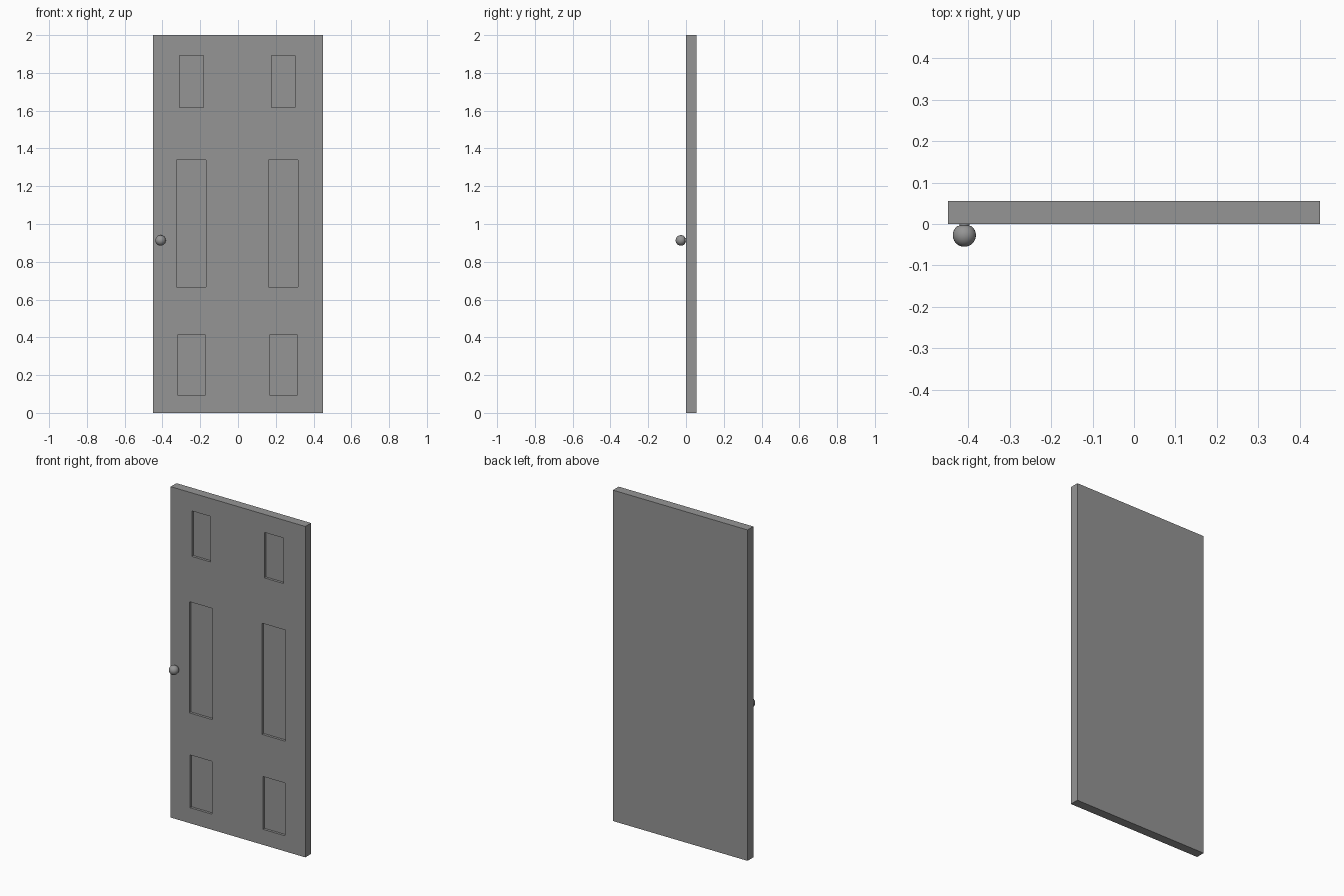
import bpy, bmesh, math
from mathutils import Matrix, Vector

if "Cube" in bpy.data.objects:
    bpy.data.objects.remove(bpy.data.objects["Cube"])

WIDTH, HEIGHT, THICK, RECESS = 0.9, 2.0, 0.055, 0.015

grey = bpy.data.materials.new("plain grey")
grey.use_nodes = True
grey.diffuse_color = (0.3, 0.3, 0.3, 1)
grey.node_tree.nodes["Principled BSDF"].inputs["Base Color"].default_value = grey.diffuse_color


def add_box(bm, x, y, z):
    """Add a box given its (low, high) range on each axis."""
    size = Vector([b - a for a, b in (x, y, z)])
    centre = Vector([(a + b) / 2 for a, b in (x, y, z)])
    matrix = Matrix.LocRotScale(centre, None, size)
    bmesh.ops.create_cube(bm, size=1, matrix=matrix)


def make_object(name, bm):
    bmesh.ops.recalc_face_normals(bm, faces=bm.faces)
    mesh = bpy.data.meshes.new(name)
    bm.to_mesh(mesh)
    bm.free()
    mesh.materials.append(grey)
    obj = bpy.data.objects.new(name, mesh)
    bpy.context.collection.objects.link(obj)
    return obj


# Door slab
bm = bmesh.new()
add_box(bm, (-WIDTH / 2, WIDTH / 2), (0, THICK), (0, HEIGHT))
door = make_object("door_slab", bm)

# Recessed panels: half gap, panel width, bottom, top, sideways shift
bm = bmesh.new()
for gap, width, low, high, shift in [(0.18, 0.126, 1.616, 1.891, -0.003),
                                     (0.165, 0.156, 0.666, 1.338, -0.004),
                                     (0.17, 0.148, 0.094, 0.413, -0.003)]:
    for side in (-1, 1):
        x = sorted((side * gap + shift, side * (gap + width) + shift))
        add_box(bm, x, (-RECESS, RECESS), (low, high))
cutter = make_object("panel_cutter", bm)
cutter.hide_render = True
cutter.hide_set(True)
cut = door.modifiers.new("panels", "BOOLEAN")
cut.operation = "DIFFERENCE"
cut.solver = "EXACT"
cut.object = cutter

# Door knob: a neck flowing into a ball, turned around its own axis
RADIUS, NECK, CENTRE = 0.028, 0.012, 0.027
start = math.asin(NECK / RADIUS) + 0.25
profile = [(NECK, 0), (NECK, 0.004)]
for i in range(13):
    a = start + (math.pi - start) * i / 12
    profile.append((RADIUS * math.sin(a), CENTRE - RADIUS * math.cos(a)))
bm = bmesh.new()
verts = [bm.verts.new((r, 0, h)) for r, h in profile]
edges = [bm.edges.new(pair) for pair in zip(verts, verts[1:])]
bmesh.ops.spin(bm, geom=verts + edges, cent=(0, 0, 0), axis=(0, 0, 1),
               angle=math.tau, steps=24, use_merge=True)
bmesh.ops.remove_doubles(bm, verts=bm.verts, dist=0.0001)
knob = make_object("door_knob", bm)
knob.location = (-0.41, 0, 0.913)
knob.rotation_euler.x = math.pi / 2
bpy.ops.object.select_all(action="DESELECT")
bpy.context.view_layer.objects.active = knob
knob.select_set(True)
bpy.ops.object.shade_smooth_by_angle(angle=math.radians(40))
